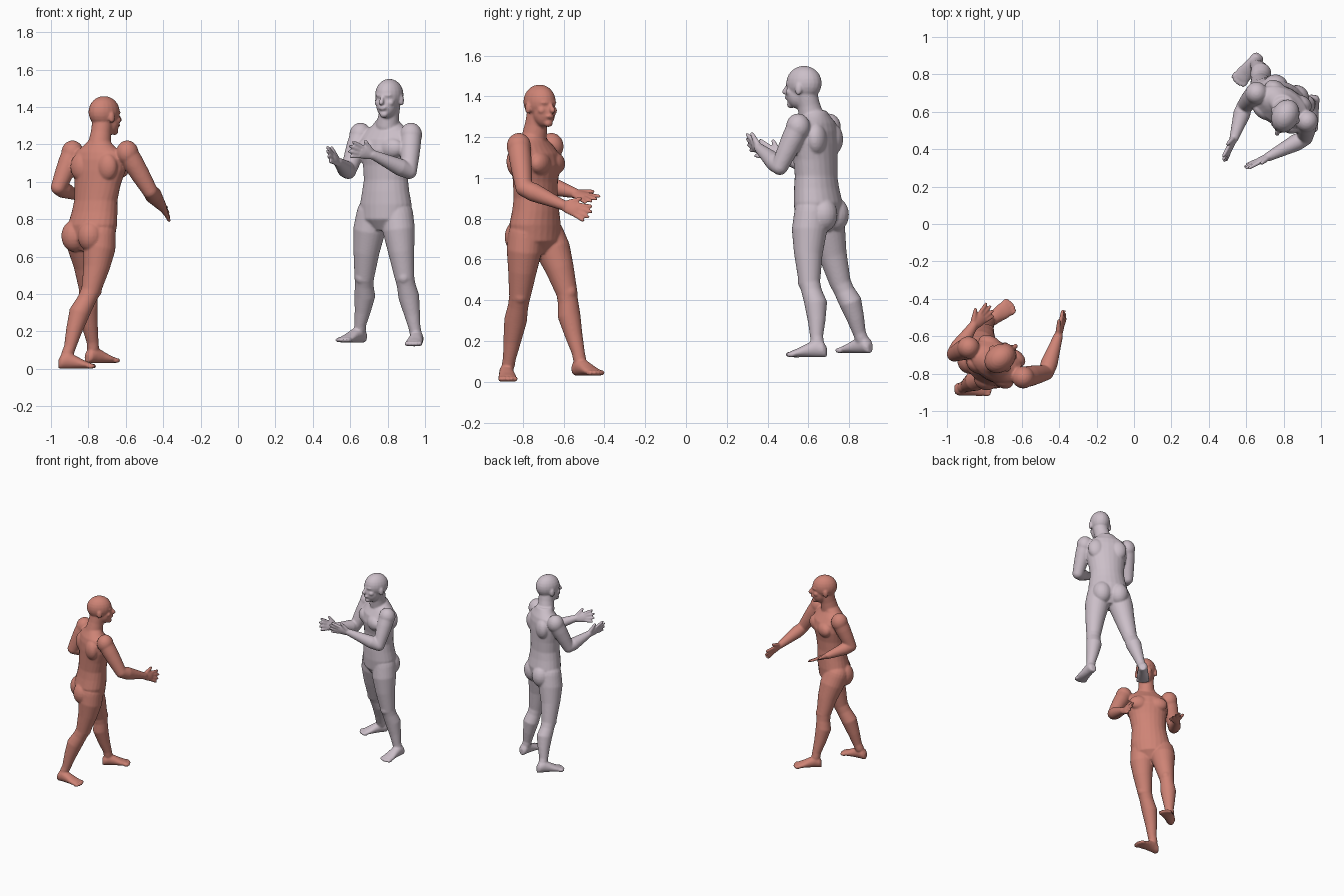
import bpy, bmesh, math
from mathutils import Vector, Matrix

if "Cube" in bpy.data.objects:
    bpy.data.objects.remove(bpy.data.objects["Cube"])

UP = Vector((0, 0, 1))


def material(name, colour):
    m = bpy.data.materials.new(name)
    m.use_nodes = True
    m.diffuse_color = (*colour, 1)
    m.node_tree.nodes["Principled BSDF"].inputs["Base Color"].default_value = (*colour, 1)
    return m


def facing(degrees):
    a = math.radians(degrees)
    forward = Vector((math.cos(a), math.sin(a), 0))
    return forward, forward.cross(UP)


def ball(bm, centre, u, v, w):
    """Ellipsoid with three half-axis vectors."""
    mat = Matrix((u, v, w)).transposed().to_4x4()
    mat.translation = centre
    bmesh.ops.create_uvsphere(bm, u_segments=20, v_segments=12, radius=1, matrix=mat)


def loft(bm, sections):
    """Closed skin through elliptical sections (centre, half-axis u, half-axis v)."""
    n = 24
    rings = []
    for c, u, v in sections:
        angles = [2 * math.pi * i / n for i in range(n)]
        rings.append([bm.verts.new(c + u * math.cos(a) + v * math.sin(a)) for a in angles])
    for r, s in zip(rings, rings[1:]):
        for i in range(n):
            j = (i + 1) % n
            bm.faces.new((r[i], r[j], s[j], s[i]))
    bm.faces.new(rings[0][::-1])
    bm.faces.new(rings[-1])


def limb(bm, a, b, profile, bulge=Vector((0, 0, 0))):
    """Muscled segment from a to b; profile rows are (position, radius, bulge amount)."""
    axis = (b - a).normalized()
    u = axis.orthogonal().normalized()
    v = axis.cross(u)
    loft(bm, [(a.lerp(b, t) + bulge * k, u * r, v * r) for t, r, k in profile])
    for end, r in ((a, profile[0][1]), (b, profile[-1][1])):
        ball(bm, end, u * r, v * r, axis * r)


def build_torso(bm, pelvis, chest, pelvis_yaw, chest_yaw):
    # rows: height above crotch, half width, half depth, forward shift
    rows = [(0, .07, .06, 0), (.06, .135, .105, 0), (.14, .145, .112, -.005),
            (.21, .132, .104, 0), (.27, .124, .098, 0), (.35, .132, .1, 0),
            (.43, .15, .108, .005), (.49, .155, .1, 0), (.53, .135, .08, -.01),
            (.56, .09, .062, -.012), (.59, .058, .055, -.005)]
    sections = []
    for h, w, d, shift in rows:
        t = min(1, h / .45)
        f, r = facing(pelvis_yaw + (chest_yaw - pelvis_yaw) * t)
        c = pelvis.lerp(chest, t)
        sections.append((Vector((c.x, c.y, pelvis.z + h)) + f * shift, r * w, f * d))
    loft(bm, sections)
    f, r = facing(pelvis_yaw)
    cf, cr = facing(chest_yaw)
    for s in (-1, 1):
        # buttocks, chest muscles and shoulder blades
        ball(bm, pelvis + r * s * .062 - f * .058 + UP * .08, r * .07, f * .07, UP * .085)
        top = Vector((chest.x, chest.y, pelvis.z))
        ball(bm, top + cr * s * .07 + cf * .07 + UP * .44, cr * .07, cf * .045, UP * .055)
        ball(bm, top + cr * s * .08 - cf * .06 + UP * .45, cr * .06, cf * .045, UP * .075)


def build_head(bm, centre, yaw, neck):
    f, r = facing(yaw)
    c = centre
    limb(bm, neck, c - f * .02 - UP * .03, [(0, .062, 0), (.5, .055, 0), (1, .055, 0)])
    ball(bm, c + UP * .018 - f * .01, r * .073, f * .09, UP * .085)      # skull
    ball(bm, c - UP * .035 + f * .025, r * .056, f * .056, UP * .072)    # jaw
    ball(bm, c - UP * .086 + f * .06, r * .024, f * .02, UP * .02)       # chin
    ball(bm, c + UP * .014 + f * .06, r * .048, f * .022, UP * .012)     # brow
    ball(bm, c - UP * .053 + f * .078, r * .024, f * .012, UP * .012)    # lips
    limb(bm, c + f * .078 + UP * .005, c + f * .094 - UP * .024,
         [(0, .009, 0), (1, .014, 0)])                                   # nose
    for s in (-1, 1):
        ball(bm, c + r * s * .072 - f * .012 - UP * .012,
             r * .011, f * .018, UP * .03)                               # ears
        ball(bm, c + r * s * .036 + f * .052 - UP * .025,
             r * .02, f * .02, UP * .018)                                # cheeks


def build_hand(bm, wrist, tip, roll):
    out = (tip - wrist).normalized()
    thumb_side = (roll - out * roll.dot(out)).normalized()
    palm_normal = out.cross(thumb_side)
    loft(bm, [(wrist + out * t, thumb_side * w, palm_normal * d) for t, w, d in
              ((-.01, .024, .02), (.02, .032, .018), (.055, .037, .016), (.075, .034, .013))])
    for i, length in enumerate((.062, .07, .065, .05)):
        k = 1.5 - i
        root = wrist + out * .07 + thumb_side * k * .018
        end = root + (out + thumb_side * k * .16).normalized() * length
        limb(bm, root, end, [(0, .011, 0), (.6, .0105, 0), (1, .009, 0)])
    root = wrist + out * .02 + thumb_side * .022
    limb(bm, root, root + out * .045 + thumb_side * .038, [(0, .015, 0), (1, .01, 0)])


def build_arm(bm, shoulder, elbow, wrist, tip, roll):
    ball(bm, shoulder, *(Vector(a) * .06 for a in ((1, 0, 0), (0, 1, 0), (0, 0, 1.1))))
    limb(bm, shoulder, elbow, [(0, .056, 0), (.3, .055, 0), (.6, .05, 0), (1, .041, 0)])
    limb(bm, elbow, wrist, [(0, .041, 0), (.25, .046, 0), (.6, .036, 0), (1, .025, 0)])
    build_hand(bm, wrist, tip, roll)


def build_leg(bm, hip, knee, ankle, heel, toe):
    f = (toe - heel).normalized()
    side = f.cross(UP)
    limb(bm, hip, knee, [(0, .086, 0), (.25, .087, .2), (.6, .07, .25), (1, .053, 0)], f * .04)
    limb(bm, knee, ankle, [(0, .052, 0), (.15, .05, .3), (.35, .056, 1), (.65, .043, .6),
                           (.9, .032, 0), (1, .032, 0)], f * -.018)
    ball(bm, knee + f * .025, side * .035, f * .032, UP * .04)
    # foot: rows are position along the sole, half width, half height
    length = (toe - heel).length
    loft(bm, [(heel + f * length * t + UP * h, side * w, UP * h) for t, w, h in
              ((.0, .02, .025), (.08, .033, .038), (.25, .035, .045), (.45, .038, .036),
               (.7, .045, .023), (.88, .042, .016))])
    for i in range(5):
        k = i - 2
        c = heel + f * length * (.92 - .012 * k * k) + side * k * .018 + UP * .014
        ball(bm, c, f * .024, side * .0115, UP * .014)


def build_figure(name, mat, pose):
    bm = bmesh.new()
    V = Vector
    p = pose
    build_torso(bm, V(p["pelvis"]), V(p["chest"]), *p["yaw"])
    build_head(bm, V(p["head"]), p["gaze"], V(p["neck"]))
    f, r = facing(p["yaw"][0])
    for s, side in ((1, "right"), (-1, "left")):
        hip = V(p["pelvis"]) + r * s * .073 + UP * .09
        build_leg(bm, hip, *(V(q) for q in p[side + "_leg"]))
        build_arm(bm, *(V(q) for q in p[side + "_arm"]))
    mesh = bpy.data.meshes.new(name)
    bm.to_mesh(mesh)
    bm.free()
    obj = bpy.data.objects.new(name, mesh)
    bpy.context.collection.objects.link(obj)
    # fuse the parts into one smooth skin
    fuse = obj.modifiers.new("fuse", "REMESH")
    fuse.mode = "VOXEL"
    fuse.voxel_size = .006
    soften = obj.modifiers.new("soften", "SMOOTH")
    soften.factor = .5
    soften.iterations = 5
    graph = bpy.context.evaluated_depsgraph_get()
    skin = bpy.data.meshes.new_from_object(obj.evaluated_get(graph))
    obj.modifiers.clear()
    obj.data = skin
    skin.materials.clear()
    skin.materials.append(mat)
    for poly in skin.polygons:
        poly.use_smooth = True
        poly.material_index = 0


# arms: shoulder, elbow, wrist, fingertip, thumb direction
# legs: knee, ankle, heel, toe
build_figure("reaching_figure", material("terracotta", (.62, .23, .18)), {
    "pelvis": (-.79, -.735, .63), "chest": (-.74, -.74, 1.1), "yaw": (45, 60),
    "neck": (-.74, -.745, 1.2), "head": (-.708, -.712, 1.355), "gaze": 38,
    "right_arm": ((-.592, -.82, 1.155), (-.47, -.795, .95), (-.405, -.6, .865),
                  (-.37, -.47, .82), (-.3, 0, 1)),
    "left_arm": ((-.885, -.66, 1.155), (-.96, -.695, .97), (-.86, -.545, .925),
                 (-.76, -.45, .89), (-.8, .6, .5)),
    "right_leg": ((-.785, -.815, .42), (-.912, -.872, .08), (-.96, -.885, 0), (-.765, -.872, 0)),
    "left_leg": ((-.8, -.585, .44), (-.775, -.522, .11), (-.81, -.545, .03), (-.65, -.43, .03)),
})
build_figure("guarding_figure", material("pale_lilac_grey", (.6, .52, .58)), {
    "pelvis": (.785, .65, .74), "chest": (.795, .63, 1.2), "yaw": (243, 240),
    "neck": (.8, .615, 1.3), "head": (.805, .57, 1.447), "gaze": 245,
    "right_arm": ((.655, .7, 1.25), (.59, .63, 1.055), (.535, .46, 1.105),
                  (.48, .34, 1.15), (-.3, 0, 1)),
    "left_arm": ((.925, .55, 1.25), (.915, .46, 1.055), (.72, .36, 1.145),
                 (.6, .305, 1.175), (0, -.3, 1)),
    "right_leg": ((.675, .755, .49), (.652, .862, .21), (.675, .905, .14), (.55, .755, .14)),
    "left_leg": ((.89, .605, .49), (.95, .645, .19), (.962, .69, .12), (.935, .495, .12)),
})
